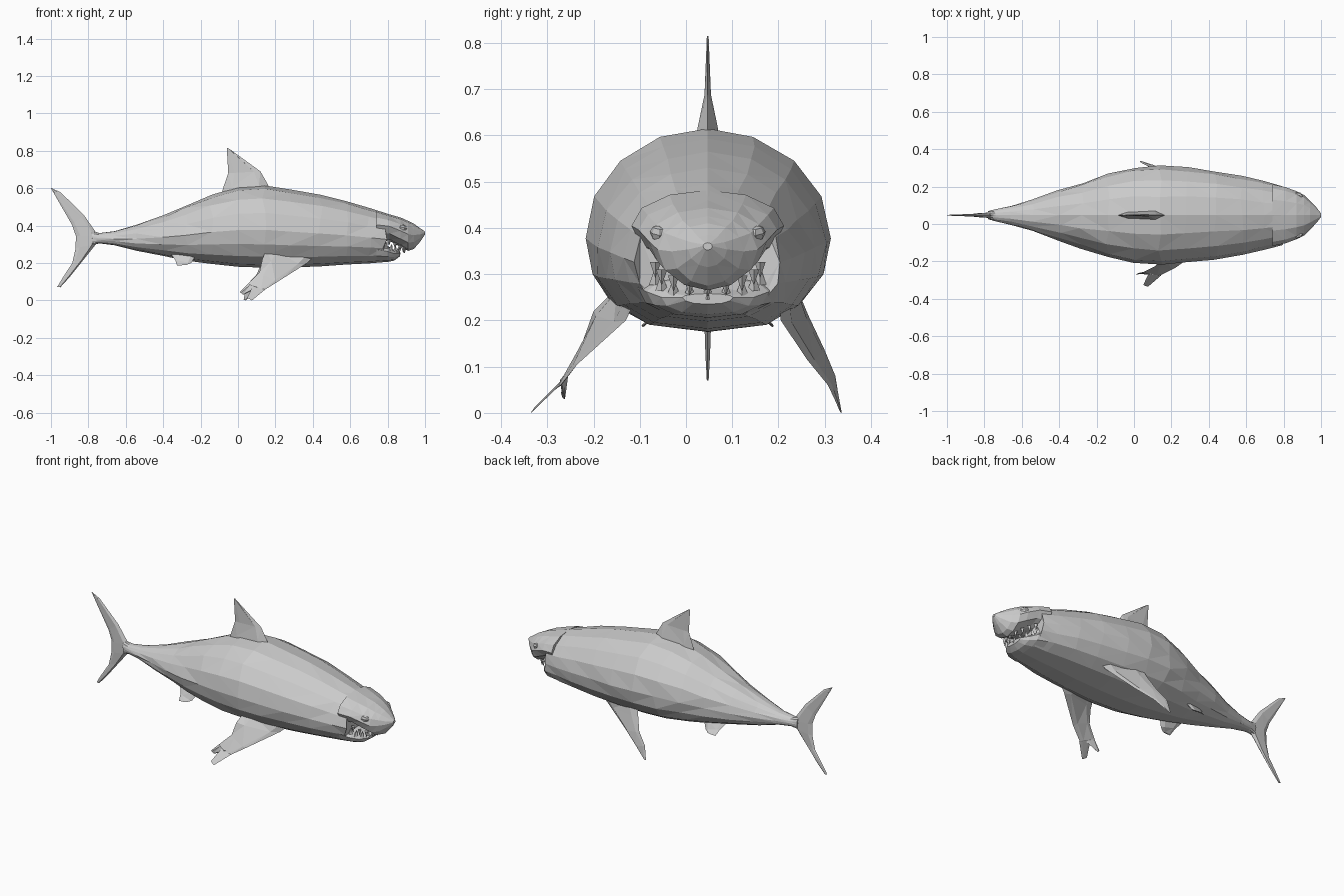
import bpy, bmesh, math, random
from mathutils import Vector

random.seed(4)
CY = 0.047  # centre plane of the body


def finish(name, bm, triangulate=False):
    bmesh.ops.recalc_face_normals(bm, faces=bm.faces[:])
    if triangulate:
        bmesh.ops.triangulate(bm, faces=bm.faces[:])
    me = bpy.data.meshes.new(name)
    bm.to_mesh(me)
    bm.free()
    ob = bpy.data.objects.new(name, me)
    bpy.context.collection.objects.link(ob)
    return ob


def skin(bm, rings):
    for a, b in zip(rings, rings[1:]):
        n = len(a)
        for i in range(n):
            bm.faces.new((a[i], a[(i + 1) % n], b[(i + 1) % n], b[i]))
    bm.faces.new(rings[0])
    bm.faces.new(rings[-1])


def loft(name, sections, belly=0.75, sides=16, mid=0.46, jitter=0.0):
    """Sections are (x, half width, bottom z, top z)."""
    bm = bmesh.new()
    rings = []
    for x, w, lo, hi in sections:
        zc = lo + mid * (hi - lo)
        ring = []
        for i in range(sides):
            a = 2 * math.pi * i / sides
            c, s = math.cos(a), math.sin(a)
            y = w * math.copysign(abs(c) ** (1.0 if s > 0 else belly), c)
            z = zc + s * ((hi - zc) if s > 0 else (zc - lo))
            j = 0 if abs(s) > 0.99 else jitter * min(1, w / 0.15)
            ring.append(bm.verts.new((x + random.uniform(-j, j) * 3,
                                      CY + y + random.uniform(-j, j), z)))
        rings.append(ring)
    skin(bm, rings)
    return finish(name, bm, True)


def fin(name, rows, side=(0, 1, 0)):
    """Rows are (leading point, trailing point, half thickness)."""
    bm = bmesh.new()
    n = Vector(side).normalized()
    rings = []
    for lead, trail, t in rows:
        a, b = Vector(lead), Vector(trail)
        p, q = a.lerp(b, 0.2), a.lerp(b, 0.8)
        pts = (a, p + n * t, q + n * t * 0.7, b, q - n * t * 0.7, p - n * t)
        rings.append([bm.verts.new(v) for v in pts])
    skin(bm, rings)
    return finish(name, bm, True)


def flat(rows):
    return [((a, CY, b), (c, CY, d), t) for a, b, c, d, t in rows]


# Main body, tail stock to back of the mouth
loft("body", [
    (-0.78, 0.022, 0.295, 0.37), (-0.74, 0.032, 0.305, 0.36), (-0.66, 0.05, 0.295, 0.37),
    (-0.54, 0.085, 0.265, 0.405), (-0.40, 0.135, 0.238, 0.455), (-0.28, 0.175, 0.213, 0.505),
    (-0.14, 0.222, 0.195, 0.565), (0.0, 0.255, 0.18, 0.605), (0.14, 0.263, 0.175, 0.615),
    (0.28, 0.255, 0.176, 0.593), (0.44, 0.236, 0.182, 0.565), (0.58, 0.213, 0.192, 0.53),
    (0.70, 0.183, 0.198, 0.495), (0.785, 0.158, 0.205, 0.468)], jitter=0.004)

# Snout overhanging the mouth
loft("snout", [
    (0.74, 0.165, 0.31, 0.482), (0.81, 0.150, 0.318, 0.46), (0.87, 0.128, 0.285, 0.443),
    (0.91, 0.108, 0.265, 0.425), (0.94, 0.078, 0.275, 0.41), (0.975, 0.042, 0.315, 0.385),
    (1.0, 0.010, 0.352, 0.368)], belly=1.1, sides=12, mid=0.55)

# Lower jaw
loft("lower_jaw", [
    (0.74, 0.152, 0.203, 0.31), (0.80, 0.132, 0.206, 0.292), (0.835, 0.10, 0.213, 0.27),
    (0.865, 0.055, 0.235, 0.258)], belly=0.85, sides=12, mid=0.65)

# Teeth along both jaws
bm = bmesh.new()


def tooth(base, tip, r):
    ring = [bm.verts.new((base[0] + r * math.cos(k * math.pi / 2),
                          base[1] + r * math.sin(k * math.pi / 2), base[2])) for k in range(4)]
    top = bm.verts.new(tip)
    bm.faces.new(ring)
    for k in range(4):
        bm.faces.new((ring[k], ring[(k + 1) % 4], top))


for i in range(9):
    a = math.radians(-80 + 20 * i)
    c, s = math.cos(a), math.sin(a)
    x, y = 0.775 + 0.08 * c, CY + 0.115 * s
    z = 0.288 - 0.038 * c
    tooth((x, y, z - 0.005), (x + 0.008, y, z + 0.035), 0.014)
    x2, z2 = 0.79 + 0.10 * c, 0.335 - 0.05 * c
    tooth((x2, y, z2), (x2, y, z2 - 0.035), 0.012)
finish("teeth", bm)

# Eyes
for sgn, label in ((-1, "right"), (1, "left")):
    bm = bmesh.new()
    bmesh.ops.create_uvsphere(bm, u_segments=6, v_segments=4, radius=1)
    ob = finish(label + "_eye", bm)
    ob.scale = (0.026, 0.014, 0.017)
    ob.location = (0.882, CY + sgn * 0.108, 0.388)
    ob.rotation_euler = (0, 0.2, -sgn * 0.5)

# Dorsal fin
fin("dorsal_fin", flat([
    (0.17, 0.595, -0.09, 0.56, 0.026), (0.16, 0.62, -0.08, 0.60, 0.022),
    (0.12, 0.69, -0.052, 0.68, 0.007), (-0.05, 0.813, -0.06, 0.815, 0.002)]))

# Tail fin, upper tip down to lower tip
fin("tail_fin", flat([
    (-0.995, 0.60, -1.0, 0.60, 0.002), (-0.947, 0.577, -0.963, 0.535, 0.004),
    (-0.823, 0.455, -0.888, 0.405, 0.008), (-0.75, 0.35, -0.867, 0.345, 0.014),
    (-0.76, 0.30, -0.868, 0.28, 0.014), (-0.82, 0.225, -0.886, 0.20, 0.008),
    (-0.90, 0.125, -0.935, 0.125, 0.005), (-0.95, 0.07, -0.967, 0.072, 0.002)]))

# Right pectoral fin with a forked tip
fin("right_pectoral_fin", [
    ((0.44, -0.10, 0.265), (0.15, -0.15, 0.27), 0.016),
    ((0.37, -0.13, 0.20), (0.13, -0.20, 0.22), 0.014),
    ((0.22, -0.235, 0.105), (0.115, -0.225, 0.15), 0.010),
    ((0.14, -0.275, 0.055), (0.055, -0.255, 0.09), 0.007)], (0, 1, 0.6))
fin("right_pectoral_tip_front", [
    ((0.145, -0.275, 0.058), (0.08, -0.26, 0.08), 0.007),
    ((0.075, -0.335, 0.0), (0.05, -0.325, 0.015), 0.002)], (0, 1, 0.6))
fin("right_pectoral_tip_rear", [
    ((0.11, -0.27, 0.07), (0.055, -0.255, 0.09), 0.007),
    ((0.03, -0.262, 0.03), (0.01, -0.27, 0.045), 0.003)], (0, 1, 0.6))

# Left pectoral fin, single point
fin("left_pectoral_fin", [
    ((0.44, 0.20, 0.265), (0.15, 0.24, 0.27), 0.016),
    ((0.37, 0.205, 0.20), (0.13, 0.265, 0.21), 0.014),
    ((0.22, 0.262, 0.115), (0.10, 0.298, 0.14), 0.010),
    ((0.12, 0.307, 0.06), (0.045, 0.323, 0.08), 0.006),
    ((0.04, 0.335, 0.0), (0.03, 0.335, 0.005), 0.002)], (0, 1, -0.6))

# Pair of small pelvic fins
for sgn, label in ((-1, "right"), (1, "left")):
    fin(label + "_pelvic_fin", [
        ((-0.22, CY + sgn * 0.10, 0.25), (-0.36, CY + sgn * 0.08, 0.25), 0.012),
        ((-0.25, CY + sgn * 0.125, 0.20), (-0.335, CY + sgn * 0.11, 0.215), 0.008),
        ((-0.275, CY + sgn * 0.14, 0.19), (-0.325, CY + sgn * 0.14, 0.186), 0.003)], (0, 1, 0))
